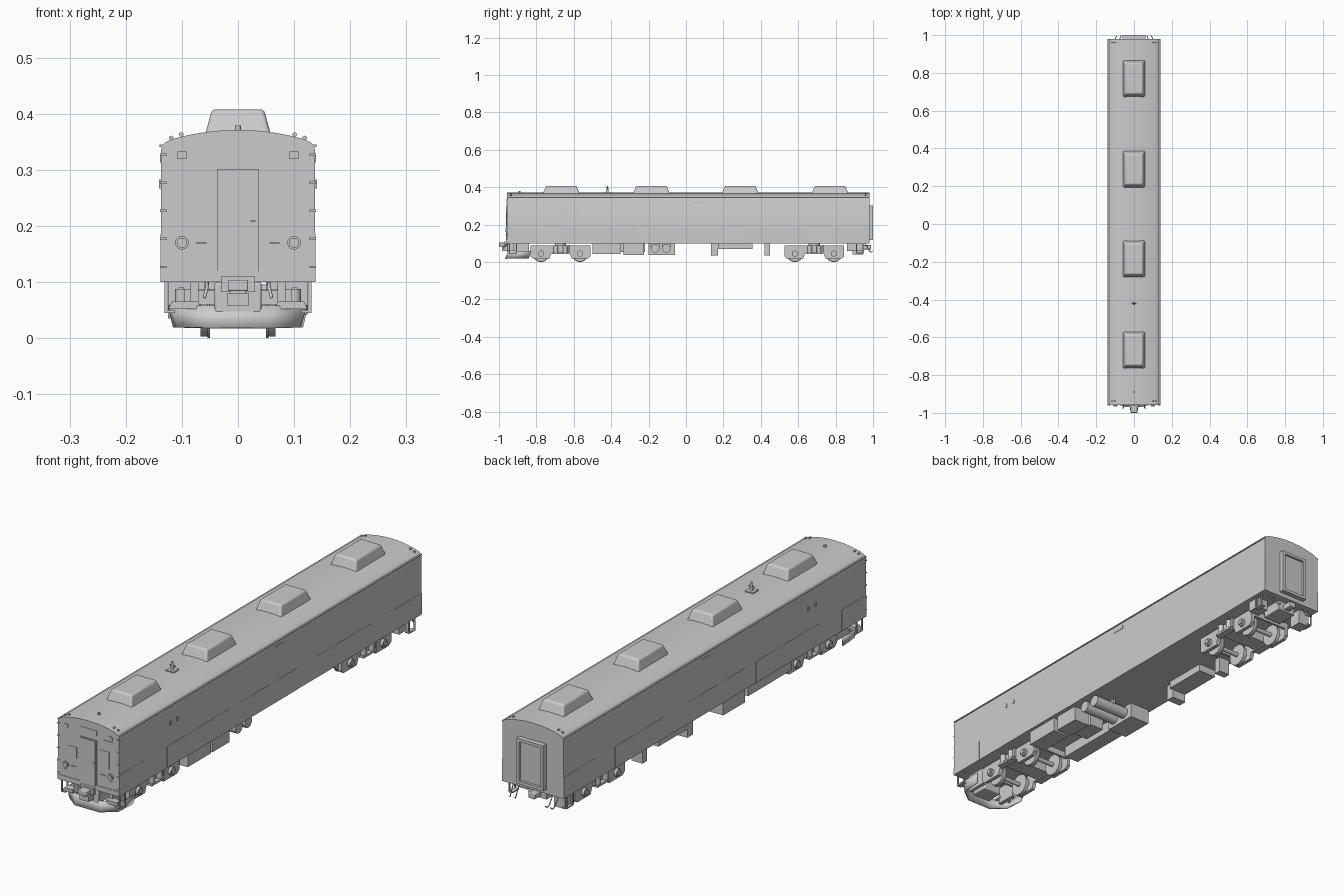
import bpy, bmesh, math
from mathutils import Matrix, Vector


def make(name, bm):
    bmesh.ops.recalc_face_normals(bm, faces=bm.faces)
    me = bpy.data.meshes.new(name)
    bm.to_mesh(me)
    bm.free()
    ob = bpy.data.objects.new(name, me)
    bpy.context.collection.objects.link(ob)
    return ob


def box(name, x, y, z, top=(1, 1), bevel=0):
    """Box from (min, max) ranges; top scales the upper face."""
    bm = bmesh.new()
    bmesh.ops.create_cube(bm, size=1)
    for v in bm.verts:
        s = top if v.co.z > 0 else (1, 1)
        v.co = ((x[0] + x[1]) / 2 + v.co.x * s[0] * (x[1] - x[0]),
                (y[0] + y[1]) / 2 + v.co.y * s[1] * (y[1] - y[0]),
                (z[0] + z[1]) / 2 + v.co.z * (z[1] - z[0]))
    ob = make(name, bm)
    if bevel:
        m = ob.modifiers.new("bevel", 'BEVEL')
        m.width, m.segments = bevel, 3
    return ob


def cyl(name, c, r, length, axis='X', seg=32, r2=None):
    bm = bmesh.new()
    bmesh.ops.create_cone(bm, cap_ends=True, segments=seg, radius1=r,
                          radius2=r if r2 is None else r2, depth=length)
    rot = {'X': Matrix.Rotation(math.pi / 2, 4, 'Y'),
           'Y': Matrix.Rotation(math.pi / 2, 4, 'X'), 'Z': Matrix()}[axis]
    bm.transform(Matrix.Translation(c) @ rot)
    return make(name, bm)


def prism(name, pts, a, b, axis):
    """Extrude a 2D profile from a to b: 'Y' takes (x, z), 'X' takes (y, z)."""
    bm = bmesh.new()
    f = bm.faces.new([bm.verts.new((p, a, q) if axis == 'Y' else (a, p, q)) for p, q in pts])
    r = bmesh.ops.extrude_face_region(bm, geom=[f])
    d = Vector((0, b - a, 0)) if axis == 'Y' else Vector((b - a, 0, 0))
    bmesh.ops.translate(bm, vec=d, verts=[v for v in r['geom'] if isinstance(v, bmesh.types.BMVert)])
    return make(name, bm)


def tube(name, pts, r):
    cu = bpy.data.curves.new(name, 'CURVE')
    cu.dimensions, cu.bevel_depth, cu.bevel_resolution, cu.resolution_u = '3D', r, 2, 6
    sp = cu.splines.new('BEZIER')
    sp.bezier_points.add(len(pts) - 1)
    for bp, p in zip(sp.bezier_points, pts):
        bp.co = p
        bp.handle_left_type = bp.handle_right_type = 'AUTO'
    ob = bpy.data.objects.new(name, cu)
    bpy.context.collection.objects.link(ob)


F, R = -0.957, 0.98   # front and rear end walls

# Car body with arched roof
half = [(0.1375, 0.10), (0.1375, 0.335), (0.135, 0.343), (0.128, 0.35), (0.115, 0.3555),
        (0.095, 0.3605), (0.07, 0.3655), (0.04, 0.3695)]
prism("car_body", half + [(0, 0.371)] + [(-x, z) for x, z in reversed(half)], F, R, 'Y')

# Roof air conditioning pods
for y in (-0.667, -0.185, 0.29, 0.77):
    box("roof_pod", (-0.06, 0.06), (y - 0.101, y + 0.101), (0.358, 0.408), (0.77, 0.8), 0.007)

# Roof antenna
box("antenna_base", (-0.018, 0.018), (-0.438, -0.402), (0.365, 0.375))
cyl("antenna_mast", (0, -0.42, 0.39), 0.007, 0.036, 'Z', 16, 0.003)
box("antenna_arm", (-0.012, 0.012), (-0.423, -0.417), (0.388, 0.393))
cyl("front_roof_stub", (0, -0.89, 0.374), 0.005, 0.01, 'Z', 12)

# Front end door, frame and panels
box("front_door_frame", (-0.037, 0.037), (F - 0.003, F + 0.002), (0.114, 0.301))
box("front_door", (-0.033, 0.033), (F - 0.005, F), (0.118, 0.297))
box("door_handle", (0.022, 0.031), (F - 0.009, F - 0.004), (0.207, 0.21))
box("destination_panel", (-0.037, 0.037), (F - 0.0015, F), (0.32, 0.34))
box("number_plate", (0.068, 0.11), (F - 0.002, F), (0.302, 0.312))
box("front_window", (-0.09, -0.052), (F - 0.0015, F), (0.205, 0.249))
box("front_window", (0.052, 0.093), (F - 0.0015, F), (0.198, 0.268))
box("front_sill", (-0.138, 0.138), (F - 0.002, F + 0.01), (0.10, 0.12))
for s in (-1, 1):
    cyl("headlight_rim", (s * 0.1, F - 0.002, 0.17), 0.012, 0.008, 'Y')
    cyl("headlight", (s * 0.1, F - 0.005, 0.17), 0.009, 0.008, 'Y')
    box("marker_light", (s * 0.1 - 0.008, s * 0.1 + 0.008), (F - 0.003, F), (0.319, 0.333))
    box("lower_lamp", (s * 0.1 - 0.008, s * 0.1 + 0.008), (F - 0.0015, F), (0.137, 0.151))
    box("hand_rail", (s * 0.065 - 0.009, s * 0.065 + 0.009), (F - 0.004, F), (0.169, 0.171))
    for x, z in ((0.101, 0.363), (0.119, 0.357)):
        cyl("roof_eyelet", (s * x, F + 0.02, z), 0.004, 0.006, 'Y', 12)
        cyl("roof_eyelet", (s * x, R - 0.02, z), 0.004, 0.006, 'Y', 12)

# Side details: gutter, waist plates, vents, grab irons and steps
for s in (-1, 1):
    def sx(a, b):
        return tuple(sorted((s * a, s * b)))
    box("gutter", sx(0.128, 0.1395), (F, R), (0.341, 0.345))
    for a, b in ((F, -0.8), (-0.65, -0.25), (-0.18, 0.19), (0.31, 0.65), (0.78, R)):
        box("waist_plate", sx(0.136, 0.1383), (a, b), (0.10, 0.187))
    box("side_sign", sx(0.136, 0.139), (0.04, 0.095), (0.313, 0.327))
    for y in (-0.63, -0.585):
        box("side_lamp", sx(0.136, 0.1405), (y - 0.004, y + 0.004), (0.267, 0.283))
    for z in (0.125, 0.175, 0.225, 0.275, 0.325):
        box("grab_iron", sx(0.127, 0.139), (F - 0.003, F + 0.004), (z, z + 0.004))
    for y in (-0.925, 0.93):
        for d in (-0.018, 0.018):
            box("step_hanger", sx(0.126, 0.131), (y + d - 0.003, y + d + 0.003), (0.045, 0.102))
        box("step_tread", sx(0.112, 0.131), (y - 0.02, y + 0.02), (0.045, 0.05))

# Snow plough wrapped around the front
top = [(0.125, -0.83), (0.124, -0.915), (0.065, -0.95)]
low = [(0.116, -0.84), (0.11, -0.925), (0.055, -0.968)]
mirror = lambda pts: pts + [(-x, y) for x, y in reversed(pts)]
bm = bmesh.new()
rows = [[bm.verts.new((x, y, z)) for x, y in mirror(p)] for p, z in ((top, 0.058), (low, 0.019))]
for i in range(5):
    bm.faces.new((rows[0][i], rows[0][i + 1], rows[1][i + 1], rows[1][i]))
plough = make("snow_plough", bm)
plough.modifiers.new("thickness", 'SOLIDIFY').thickness = 0.005
for s in (-1, 1):
    prism("plough_wing", [(s * 0.124, 0.052), (s * 0.066, 0.052), (s * 0.07, 0.065), (s * 0.118, 0.065)],
          -0.945, -0.915, 'Y')
    box("plough_bracket", tuple(sorted((s * 0.07, s * 0.085))), (-0.925, -0.84), (0.03, 0.105))

# Coupler with draft box, one at each end
box("draft_box", (-0.042, 0.042), (-0.955, -0.88), (0.042, 0.10), bevel=0.005)
box("coupler_shank", (-0.014, 0.014), (-0.975, -0.9), (0.07, 0.10))
box("coupler_head", (-0.018, 0.018), (-1.0, -0.965), (0.084, 0.104), bevel=0.003)
box("coupler_yoke", (-0.03, 0.03), (-0.97, -0.955), (0.082, 0.11))
box("coupler_pocket", (-0.02, 0.02), (-0.985, -0.955), (0.058, 0.08))
box("rear_draft_box", (-0.04, 0.04), (0.86, 0.95), (0.06, 0.102))
box("rear_coupler", (-0.015, 0.015), (0.94, 0.99), (0.068, 0.09), bevel=0.003)

# Rear gangway: frame and recessed door
for s in (-1, 1):
    box("gangway_post", tuple(sorted((s * 0.048, s * 0.06))), (R - 0.002, 1.0), (0.118, 0.302))
box("gangway_header", (-0.06, 0.06), (R - 0.002, 1.0), (0.29, 0.302))
box("gangway_sill", (-0.06, 0.06), (R - 0.002, 1.0), (0.118, 0.13))
box("gangway_door", (-0.05, 0.05), (R - 0.002, 0.99), (0.125, 0.295))

# Brake and power hoses at both ends
for x in (-0.1, -0.075, 0.075, 0.1):
    tube("rear_hose", [(x, 0.955, 0.103), (x, 0.972, 0.075), (x * 0.95, 0.99, 0.053), (x * 0.9, 0.997, 0.058)], 0.0022)
for s in (-1, 1):
    tube("front_hose", [(s * 0.055, -0.945, 0.1), (s * 0.056, -0.968, 0.088), (s * 0.06, -0.975, 0.072)], 0.003)


# Bogies
def bogie(yc):
    axles = (yc - 0.104, yc + 0.104)
    side = [(-0.16, 0.088), (-0.16, 0.03), (-0.145, 0.018), (-0.06, 0.018), (-0.05, 0.045),
            (0.05, 0.045), (0.06, 0.018), (0.145, 0.018), (0.16, 0.03), (0.16, 0.088)]
    for s in (-1, 1):
        prism("bogie_side_frame", [(yc + y, z) for y, z in side], s * 0.08, s * 0.095, 'X')
        for y in axles:
            cyl("wheel", (s * 0.0585, y, 0.044), 0.041, 0.016)
            cyl("wheel_flange", (s * 0.052, y, 0.044), 0.044, 0.004)
            cyl("axle_box", (s * 0.096, y, 0.045), 0.016, 0.02, seg=24)
            cyl("axle_cap", (s * 0.107, y, 0.045), 0.01, 0.006, seg=24)
        for d in (-0.025, 0.025):
            cyl("bogie_spring", (s * 0.1, yc + d, 0.068), 0.012, 0.04, 'Z', 20)
        box("spring_plank", tuple(sorted((s * 0.088, s * 0.113))), (yc - 0.042, yc + 0.042), (0.042, 0.05))
        box("damper", tuple(sorted((s * 0.096, s * 0.106))), (yc + 0.042, yc + 0.05), (0.05, 0.09))
    for y in axles:
        cyl("axle", (0, y, 0.044), 0.009, 0.19, seg=20)
    box("bogie_bolster", (-0.082, 0.082), (yc - 0.035, yc + 0.035), (0.05, 0.088))
    for d in (-0.155, 0.155):
        box("bogie_end_beam", (-0.082, 0.082), (yc + d - 0.005, yc + d + 0.005), (0.06, 0.085))
    cyl("bogie_pivot", (0, yc, 0.093), 0.03, 0.03, 'Z')


bogie(-0.671)
bogie(0.686)

# Underfloor equipment
for name, x, y, z in (
        ("battery_box", (0.05, 0.125), (-0.5, -0.35), 0.042),
        ("control_box", (0.05, 0.12), (-0.335, -0.225), 0.038),
        ("control_box", (-0.03, 0.035), (-0.33, -0.23), 0.05),
        ("inverter_box", (-0.125, -0.035), (-0.2, -0.06), 0.038),
        ("long_duct", (-0.125, -0.06), (-0.5, -0.22), 0.055),
        ("side_cabinet", (-0.125, -0.06), (0.135, 0.17), 0.035),
        ("resistor_tray", (-0.125, -0.045), (0.17, 0.355), 0.07),
        ("small_cabinet", (-0.12, -0.07), (0.42, 0.45), 0.036),
        ("rear_cabinet", (0.07, 0.12), (0.86, 0.915), 0.058),
        ("rear_cabinet", (-0.12, -0.07), (0.89, 0.945), 0.04)):
    box(name, x, y, (z, 0.103))
for y in (-0.165, -0.105):
    cyl("air_tank", (0.035, y, 0.073), 0.023, 0.17)
    box("tank_strap", (0.03, 0.04), (y - 0.024, y + 0.024), (0.08, 0.103))

# Smooth the rounded parts and keep the hard edges
bpy.ops.object.select_all(action='DESELECT')
for ob in bpy.context.scene.objects:
    if ob.type == 'MESH':
        ob.select_set(True)
        bpy.context.view_layer.objects.active = ob
bpy.ops.object.shade_smooth_by_angle(angle=math.radians(35))
